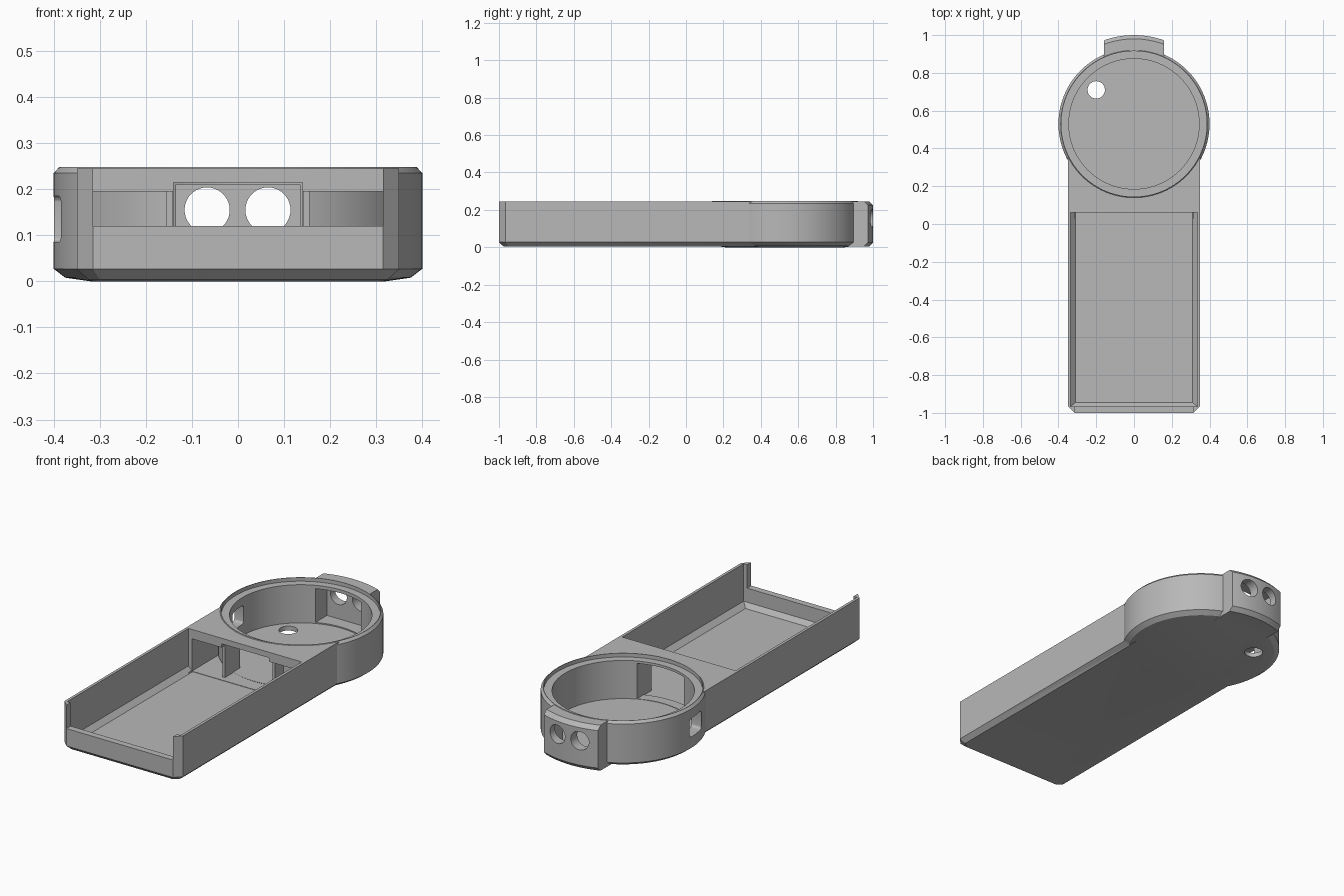
import bpy, bmesh, math
from mathutils import Matrix

cube = bpy.data.objects.get("Cube")
if cube:
    bpy.data.objects.remove(cube, do_unlink=True)

GREY = (0.48, 0.48, 0.48, 1)
mat = bpy.data.materials.new("plain_grey")
mat.use_nodes = True
mat.diffuse_color = GREY
bsdf = next(n for n in mat.node_tree.nodes if n.type == 'BSDF_PRINCIPLED')
bsdf.inputs["Base Color"].default_value = GREY
bsdf.inputs["Roughness"].default_value = 0.6

CY = 0.53      # centre of the round head
SEG = 96


def finish(name, bm):
    bmesh.ops.recalc_face_normals(bm, faces=bm.faces)
    mesh = bpy.data.meshes.new(name)
    bm.to_mesh(mesh)
    bm.free()
    mesh.materials.append(mat)
    ob = bpy.data.objects.new(name, mesh)
    bpy.context.collection.objects.link(ob)
    return ob


def loft(name, levels):
    """Closed solid through (outline, z) levels with equal point counts."""
    bm = bmesh.new()
    rings = [[bm.verts.new((x, y, z)) for x, y in pts] for pts, z in levels]
    n = len(rings[0])
    for a, b in zip(rings, rings[1:]):
        for i in range(n):
            j = (i + 1) % n
            bm.faces.new((a[i], a[j], b[j], b[i]))
    bm.faces.new(rings[0])
    bm.faces.new(rings[-1])
    return finish(name, bm)


def circle(r):
    return [(r * math.cos(2 * math.pi * i / SEG), CY + r * math.sin(2 * math.pi * i / SEG))
            for i in range(SEG)]


def rect(w, y0, y1):
    return [(-w, y0), (w, y0), (w, y1), (-w, y1)]


def clipped(w, y0, y1, c):
    return [(c - w, y0), (w - c, y0), (w, y0 + c), (w, y1), (-w, y1), (-w, y0 + c)]


def bump_outline(r, w=0.16, n=16):
    xs = [w - 2 * w * i / n for i in range(n + 1)]
    return [(-w, CY + 0.3), (w, CY + 0.3)] + [(x, CY + math.sqrt(r * r - x * x)) for x in xs]


def box(name, w, y0, y1, z0, z1):
    return loft(name, [(rect(w, y0, y1), z0), (rect(w, y0, y1), z1)])


def rod(name, r, depth, loc, axis=None):
    bm = bmesh.new()
    m = Matrix.Translation(loc)
    if axis:
        m = m @ Matrix.Rotation(math.pi / 2, 4, axis)
    bmesh.ops.create_cone(bm, cap_ends=True, segments=40, radius1=r, radius2=r,
                          depth=depth, matrix=m)
    return finish(name, bm)


def combine(body, tool, op='DIFFERENCE'):
    mod = body.modifiers.new("bool", 'BOOLEAN')
    mod.operation, mod.object, mod.solver = op, tool, 'EXACT'
    bpy.context.view_layer.objects.active = body
    bpy.ops.object.modifier_apply(modifier=mod.name)
    bpy.data.objects.remove(tool, do_unlink=True)


# Handle tray with chamfered underside and front corners
shell = loft("housing_shell", [
    (clipped(0.325, -0.975, 0.5, 0.025), 0.004),
    (clipped(0.35, -1.0, 0.5, 0.035), 0.027),
    (clipped(0.35, -1.0, 0.5, 0.035), 0.245)])
combine(shell, loft("tray_cavity", [
    (rect(0.31, -0.945, 0.06), 0.02),
    (rect(0.335, -0.965, 0.06), 0.045),
    (rect(0.335, -0.965, 0.06), 0.3)]))
combine(shell, box("front_opening", 0.315, -1.1, -0.9, 0.12, 0.3))
combine(shell, box("under_bridge", 0.315, 0.03, 0.45, 0.022, 0.195))

# Round head with softened bottom edge
combine(shell, loft("head", [
    (circle(0.32), 0), (circle(0.375), 0.008), (circle(0.4), 0.027),
    (circle(0.4), 0.235), (circle(0.388), 0.248)]), 'UNION')

# Connector block at the back
combine(shell, loft("back_block", [
    (bump_outline(0.45), 0.003), (bump_outline(0.47), 0.025),
    (bump_outline(0.47), 0.225), (bump_outline(0.45), 0.246)]), 'UNION')

# Head interior, lid ledge, passage to the tray and connector pocket
combine(shell, loft("head_cavity", [(circle(0.345), 0.024), (circle(0.345), 0.3)]))
combine(shell, loft("lid_ledge", [(circle(0.385), 0.228), (circle(0.385), 0.3)]))
combine(shell, box("passage", 0.14, 0.04, 0.35, 0.026, 0.215))
combine(shell, box("back_pocket", 0.135, 0.8, 0.945, 0.03, 0.21))

# Two round sockets and a floor hole
for x in (-0.067, 0.065):
    combine(shell, rod("socket", 0.049, 0.3, (x, 0.97, 0.155), 'X'))
combine(shell, rod("floor_hole", 0.046, 0.2, (-0.2, 0.71, 0.03)))

# Side window with rounded corners
bm = bmesh.new()
bmesh.ops.create_cube(bm, size=1, matrix=Matrix.Translation((-0.38, 0.48, 0.135))
                      @ Matrix.Diagonal((0.2, 0.12, 0.1, 1)))
along_x = [e for e in bm.edges if abs(e.verts[0].co.x - e.verts[1].co.x) > 0.1]
bmesh.ops.bevel(bm, geom=along_x, offset=0.015, segments=4, profile=0.5, affect='EDGES')
combine(shell, finish("side_window", bm))

# Guide plates either side of the passage
parts = [shell]
for side, name in ((1, "left_guide_plate"), (-1, "right_guide_plate")):
    plate = box(name, 0.007, 0.09, 0.2, 0.015, 0.2)
    plate.location.x = side * 0.148
    parts.append(plate)

bpy.ops.object.select_all(action='DESELECT')
for ob in parts:
    ob.select_set(True)
bpy.context.view_layer.objects.active = shell
bpy.ops.object.shade_smooth_by_angle(angle=math.radians(20))
